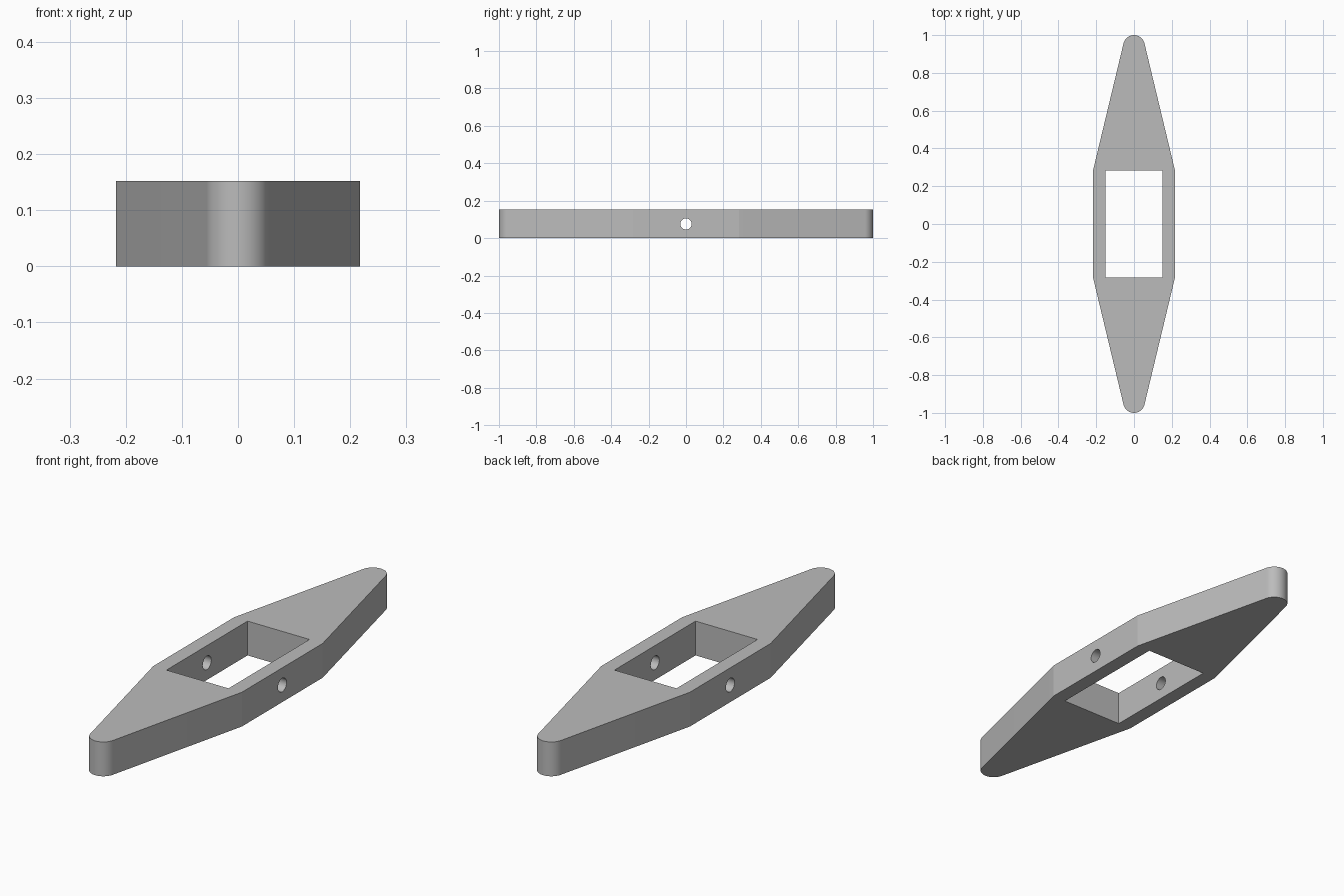
import bpy, bmesh
from math import sin, cos, pi, atan2, hypot, asin

HEIGHT = 0.152
HALF_W, CORNER_Y = 0.217, 0.283      # straight middle section
TIP_R = 0.057                        # rounded ends
TIP_Y = 1 - TIP_R
SLOT_X, SLOT_Y = 0.152, 0.284        # rectangular opening
PIN_R = 0.03                         # cross hole

if "Cube" in bpy.data.objects:
    bpy.data.objects.remove(bpy.data.objects["Cube"])

grey = bpy.data.materials.new("plain grey")
grey.use_nodes = True
grey.diffuse_color = (0.5, 0.5, 0.5, 1)
grey.node_tree.nodes["Principled BSDF"].inputs["Base Color"].default_value = (0.5, 0.5, 0.5, 1)

# Angle at which the slanted side runs tangent into the round tip
dx, dy = HALF_W, CORNER_Y - TIP_Y
dist = hypot(dx, dy)
start = atan2(dy, dx) + pi / 2 - asin(TIP_R / dist)

# Half outline: corner, tip arc, corner; the other half is it turned round
STEPS = 24
half = [(HALF_W, CORNER_Y)]
for i in range(STEPS + 1):
    a = start + (pi - 2 * start) * i / STEPS
    half.append((TIP_R * cos(a), TIP_Y + TIP_R * sin(a)))
half.append((-HALF_W, CORNER_Y))
outline = half + [(-x, -y) for x, y in half]

# Body: outline extruded upward
bm = bmesh.new()
base = bm.faces.new([bm.verts.new((x, y, 0)) for x, y in outline])
top = bmesh.ops.extrude_face_region(bm, geom=[base])["geom"]
bmesh.ops.translate(bm, vec=(0, 0, HEIGHT),
                    verts=[v for v in top if isinstance(v, bmesh.types.BMVert)])
bmesh.ops.recalc_face_normals(bm, faces=bm.faces)
mesh = bpy.data.meshes.new("tapered_body")
bm.to_mesh(mesh)
bm.free()
body = bpy.data.objects.new("tapered_body", mesh)
bpy.context.collection.objects.link(body)
mesh.materials.append(grey)


def cut(cutter, name):
    """Subtract the cutter from the body, then drop it."""
    cutter.name = name
    cutter.hide_render = True
    cutter.data.materials.append(grey)
    bpy.ops.object.select_all(action="DESELECT")
    bpy.context.view_layer.objects.active = body
    body.select_set(True)
    mod = body.modifiers.new(name, "BOOLEAN")
    mod.operation = "DIFFERENCE"
    mod.solver = "EXACT"
    mod.object = cutter
    bpy.ops.object.modifier_apply(modifier=mod.name)
    bpy.data.objects.remove(cutter)


# Rectangular opening through the middle
bpy.ops.mesh.primitive_cube_add(size=2, location=(0, 0, HEIGHT / 2))
slot = bpy.context.object
slot.scale = (SLOT_X, SLOT_Y, HEIGHT)
cut(slot, "slot_cutter")

# Round pin hole through both side rails
bpy.ops.mesh.primitive_cylinder_add(vertices=32, radius=PIN_R, depth=1,
                                    location=(0, 0, HEIGHT / 2), rotation=(0, pi / 2, 0))
cut(bpy.context.object, "pin_hole_cutter")

body.select_set(True)
bpy.context.view_layer.objects.active = body
bpy.ops.object.shade_smooth_by_angle(angle=0.2)
